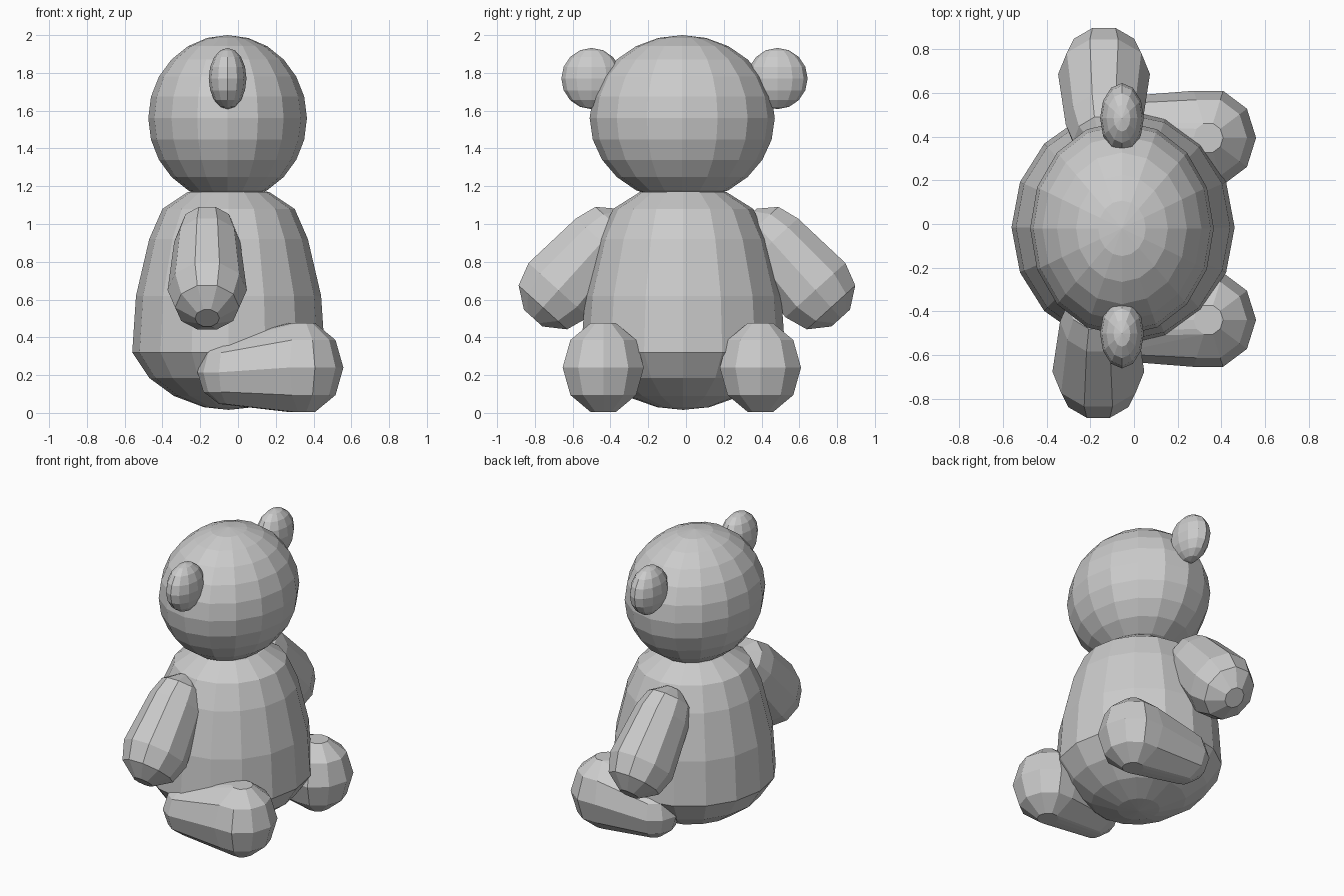
import bpy, bmesh, math
from mathutils import Vector, Matrix

if "Cube" in bpy.data.objects:
    bpy.data.objects.remove(bpy.data.objects["Cube"])

Y0 = -0.015  # symmetry plane of the figure, which looks along +x


def finish(bm, name):
    bmesh.ops.recalc_face_normals(bm, faces=bm.faces)
    me = bpy.data.meshes.new(name)
    bm.to_mesh(me)
    bm.free()
    ob = bpy.data.objects.new(name, me)
    bpy.context.collection.objects.link(ob)
    return ob


def ellipsoid(name, centre, radii, segments, rings):
    bm = bmesh.new()
    mat = Matrix.Translation(centre) @ Matrix.Diagonal((*radii, 1))
    bmesh.ops.create_uvsphere(bm, u_segments=segments, v_segments=rings,
                              radius=1, matrix=mat)
    return finish(bm, name)


def lathe(name, profile, centre, stretch_y, segments):
    bm = bmesh.new()
    vs = [bm.verts.new((r, 0, z)) for r, z in profile]
    es = [bm.edges.new(p) for p in zip(vs, vs[1:])]
    bmesh.ops.spin(bm, geom=vs + es, cent=(0, 0, 0), axis=(0, 0, 1),
                   angle=math.tau, steps=segments)
    bmesh.ops.remove_doubles(bm, verts=bm.verts, dist=0.0005)
    for v in bm.verts:
        v.co = Vector((v.co.x + centre[0], v.co.y * stretch_y + centre[1], v.co.z))
    return finish(bm, name)


def ball_points(centre, radii, axes):
    """Ten-sided ball with flat poles; the third axis is the pole."""
    pts = []
    for lat in (-72, -36, 0, 36, 72):
        a = math.radians(lat)
        for i in range(10):
            b = math.tau * i / 10
            unit = (math.cos(a) * math.cos(b), math.cos(a) * math.sin(b), math.sin(a))
            pts.append(Vector(centre) + sum((ax * r * u for ax, r, u in
                                             zip(axes, radii, unit)), Vector()))
    return pts


def limb(name, ball_a, ball_b, axes):
    """Tapered limb: hull around two end balls."""
    bm = bmesh.new()
    for c, r in (ball_a, ball_b):
        for p in ball_points(c, r, axes):
            bm.verts.new(p)
    res = bmesh.ops.convex_hull(bm, input=bm.verts)
    junk = {g for g in res["geom_interior"] + res["geom_unused"]
            if isinstance(g, bmesh.types.BMVert)}
    bmesh.ops.delete(bm, geom=list(junk), context='VERTS')
    bmesh.ops.dissolve_limit(bm, angle_limit=math.radians(2),
                             verts=bm.verts, edges=bm.edges)
    return finish(bm, name)


# Egg-shaped body
lathe("body", [(0, .016), (.13, .03), (.29, .09), (.42, .185), (.51, .32),
               (.49, .62), (.42, .92), (.35, 1.08), (.215, 1.17), (0, 1.19)],
      (-.05, Y0), 1.06, 16)

# Head
ellipsoid("head", (-.055, -.02, 1.56), (.42, .49, .44), 16, 12)

for s, side in ((-1, "right"), (1, "left")):
    # Ear
    ellipsoid(side + "_ear", (-.055, -.008 + s * .492, 1.77), (.1, .16, .162), 12, 8)

    # Arm, slanting out and down
    x = -.15 + s * .013
    along = Vector((0, s * .67, -.74)).normalized()
    across = Vector((0, s * .74, .67)).normalized()
    limb(side + "_arm",
         ((x, .005 + s * .45, .905), (.175, .195, .195)),
         ((x, .005 + s * .68, .65), (.21, .225, .21)),
         (Vector((1, 0, 0)), across, along))

    # Leg, lying forward
    limb(side + "_leg",
         ((-.05, -.022 + s * .44, .215), (.165, .17, .176)),
         ((.34, -.022 + s * .416, .24), (.218, .226, .248)),
         (Vector((1, 0, 0)), Vector((0, 1, 0)), Vector((0, 0, 1))))
